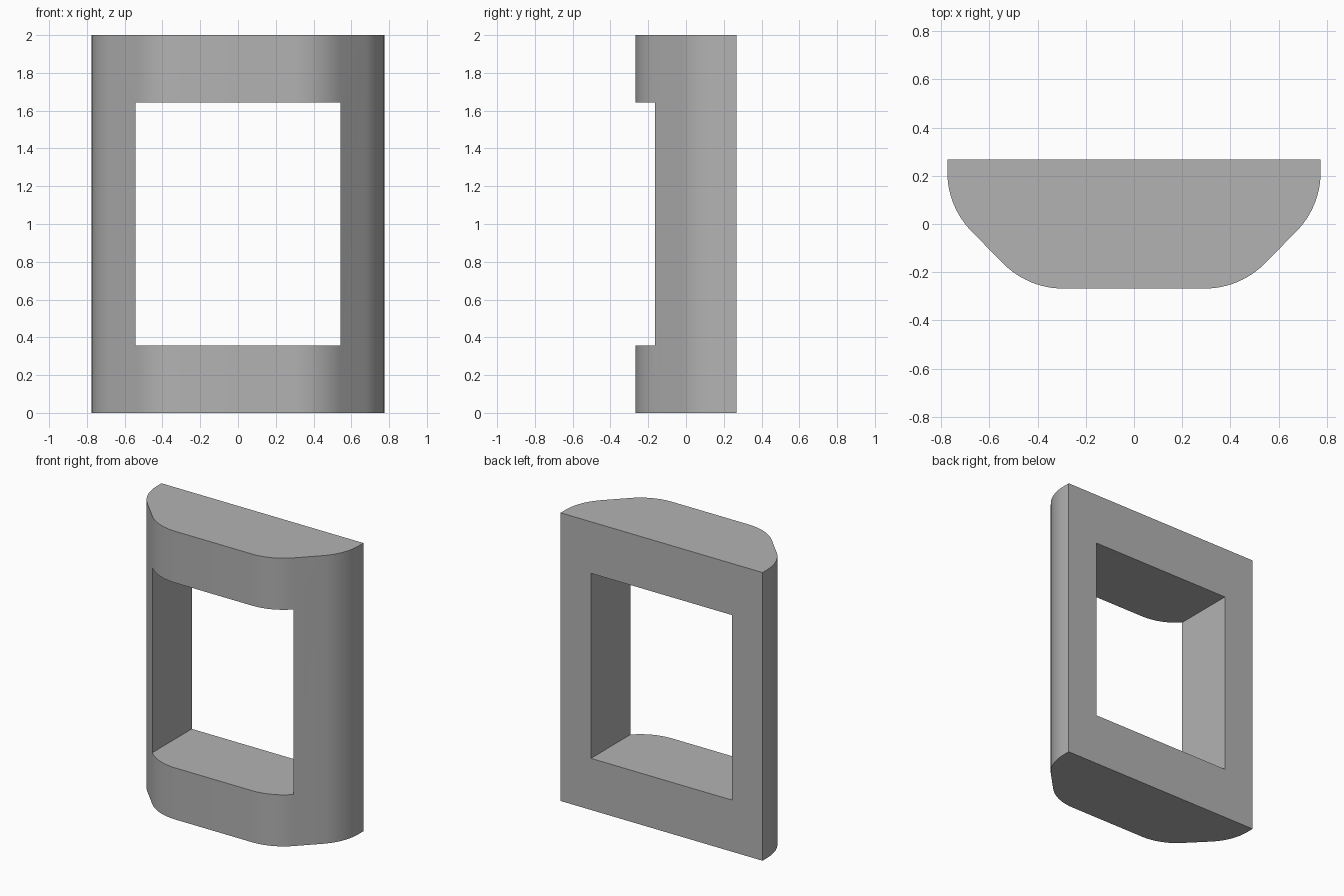
import bpy, bmesh
from math import cos, sin, radians

cube = bpy.data.objects.get("Cube")
if cube:
    bpy.data.objects.remove(cube, do_unlink=True)

HALF_W, HALF_D, HEIGHT = 0.775, 0.268, 2.0
R = 0.35
STEPS = 12

grey = bpy.data.materials.new("plain grey")
grey.use_nodes = True
grey.diffuse_color = (0.45, 0.45, 0.45, 1)
grey.node_tree.nodes["Principled BSDF"].inputs["Base Color"].default_value = grey.diffuse_color


def arc(cx, cy, start, end):
    angles = [radians(start + (end - start) * i / STEPS) for i in range(STEPS + 1)]
    return [(cx + R * cos(a), cy + R * sin(a)) for a in angles]


def add_object(name, bm):
    bmesh.ops.recalc_face_normals(bm, faces=bm.faces)
    mesh = bpy.data.meshes.new(name)
    bm.to_mesh(mesh)
    bm.free()
    mesh.materials.append(grey)
    obj = bpy.data.objects.new(name, mesh)
    bpy.context.collection.objects.link(obj)
    return obj


# Frame: flat back, rounded and chamfered front, drawn as half a profile and mirrored
half = [(HALF_W, HALF_D)]
half += arc(HALF_W - R, 0.215, 0, -45)
half += arc(0.294, R - HALF_D, -45, -90)
profile = half + [(-x, y) for x, y in reversed(half)]

bm = bmesh.new()
base = bm.faces.new([bm.verts.new((x, y, 0)) for x, y in profile])
top = bmesh.ops.extrude_face_region(bm, geom=[base])["geom"]
bmesh.ops.translate(bm, vec=(0, 0, HEIGHT),
                    verts=[v for v in top if isinstance(v, bmesh.types.BMVert)])
frame = add_object("window_frame", bm)

# Opening straight through from front to back
bm = bmesh.new()
bmesh.ops.create_cube(bm, size=1)
bmesh.ops.scale(bm, vec=(1.084, 2, 1.284), verts=bm.verts)
bmesh.ops.translate(bm, vec=(0, 0, HEIGHT / 2), verts=bm.verts)
cutter = add_object("opening_cutter", bm)
cutter.hide_render = True
cutter.hide_set(True)

cut = frame.modifiers.new("opening", "BOOLEAN")
cut.operation = "DIFFERENCE"
cut.solver = "EXACT"
cut.object = cutter

# Apply the cut, then smooth the rounded front only
bpy.context.view_layer.objects.active = frame
frame.select_set(True)
bpy.ops.object.modifier_apply(modifier=cut.name)
bpy.data.objects.remove(cutter, do_unlink=True)
bpy.ops.object.shade_smooth_by_angle(angle=radians(30))
